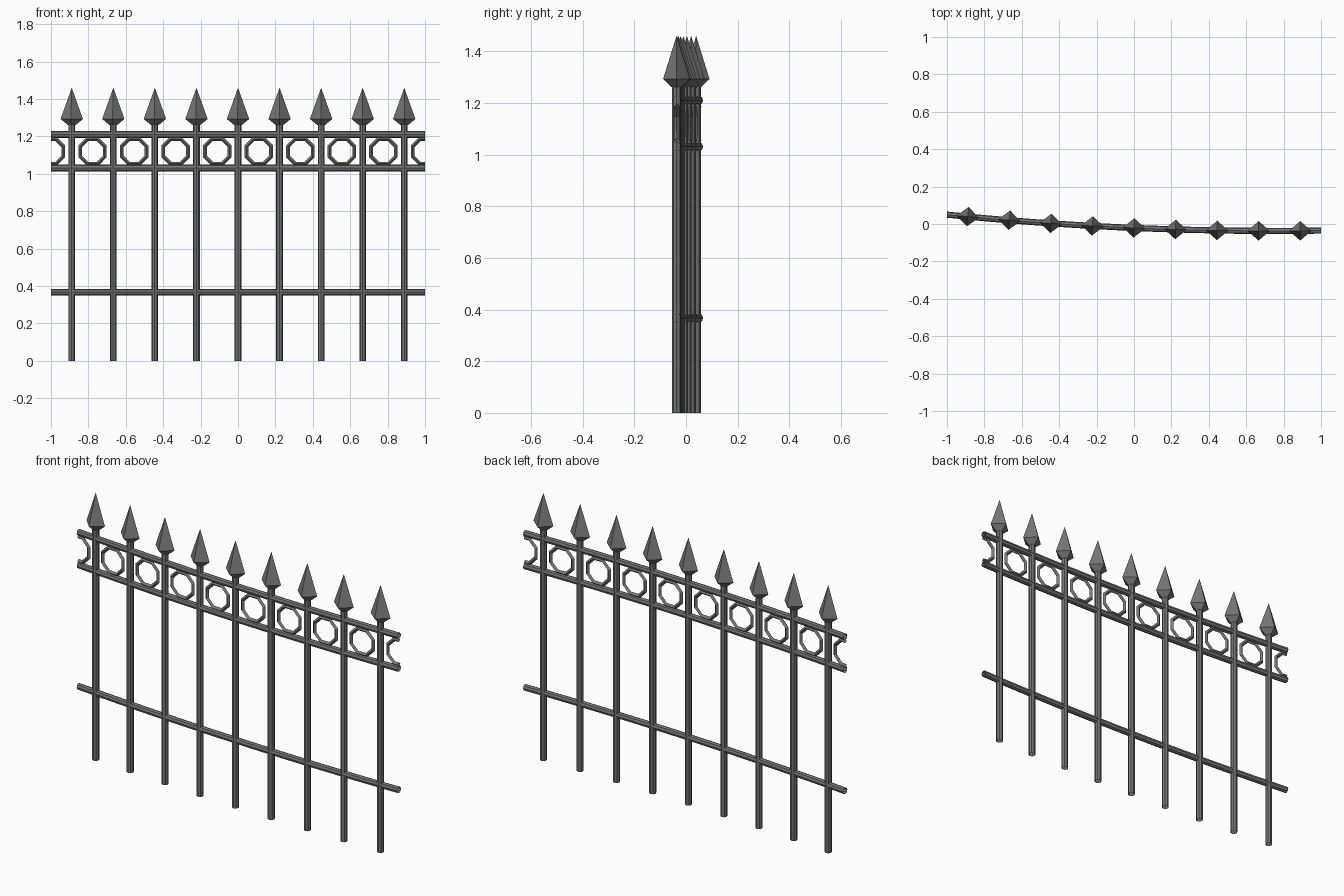
import bpy, bmesh, math
from mathutils import Matrix, Vector

cube = bpy.data.objects.get("Cube")
if cube:
    bpy.data.objects.remove(cube, do_unlink=True)

iron = bpy.data.materials.new("grey_iron")
iron.use_nodes = True
colour = (0.18, 0.18, 0.18, 1)
iron.diffuse_color = colour
iron.node_tree.nodes["Principled BSDF"].inputs["Base Color"].default_value = colour

POSTS = 9
PITCH = 0.2222


def bend(x):
    """Sideways sweep of the fence line."""
    return -0.037 + 0.0284 * (x - 0.75) ** 2


def place(x, z=0):
    """Frame on the fence line, turned along it."""
    angle = math.atan(0.0568 * (x - 0.75))
    return Matrix.Translation((x, bend(x), z)) @ Matrix.Rotation(angle, 4, 'Z')


def skin(name, loops, closed=False):
    """Bridge equal rings of points into an open-ended tube."""
    bm = bmesh.new()
    rings = [[bm.verts.new(p) for p in loop] for loop in loops]
    pairs = list(zip(rings, rings[1:]))
    if closed:
        pairs.append((rings[-1], rings[0]))
    for a, b in pairs:
        for i in range(len(a)):
            j = (i + 1) % len(a)
            bm.faces.new((a[i], a[j], b[j], b[i]))
    bmesh.ops.remove_doubles(bm, verts=bm.verts, dist=0.0001)
    bmesh.ops.recalc_face_normals(bm, faces=bm.faces)
    mesh = bpy.data.meshes.new(name)
    bm.to_mesh(mesh)
    bm.free()
    mesh.materials.append(iron)
    obj = bpy.data.objects.new(name, mesh)
    bpy.context.collection.objects.link(obj)
    return obj


def circle(sides, rx, ry):
    steps = [2 * math.pi * i / sides for i in range(sides)]
    return [(rx * math.cos(a), ry * math.sin(a)) for a in steps]


# Posts with spear heads
for n in range(POSTS):
    x = (n - (POSTS - 1) / 2) * PITCH
    post = skin("post", [[(u, v, z) for u, v in circle(8, 0.018, 0.018)]
                         for z in (0, 1.265)])
    profile = [(0.33, 1.26), (1, 1.293), (0, 1.46)]
    head = skin("spear_head", [[(u, v, z) for u, v in circle(4, 0.06 * s, 0.052 * s)]
                               for s, z in profile])
    post.matrix_world = place(x)
    head.matrix_world = place(x)

# Horizontal rails following the bend
for name, z in (("bottom_rail", 0.367), ("middle_rail", 1.031), ("top_rail", 1.21)):
    stations = [i / 9 for i in range(-9, 10)]
    skin(name, [[(x, bend(x) + u, z + v) for u, v in circle(8, 0.0165, 0.0175)]
                for x in stations])

# Octagonal rings between the rails, halved at both ends
for n in range(POSTS + 1):
    x = (n - POSTS / 2) * PITCH
    half = n in (0, POSTS)
    if half:
        side = 1 if n == 0 else -1
        angles = [-90] + [-67.5 + 45 * i for i in range(4)] + [90]
    else:
        side = 1
        angles = [22.5 + 45 * i for i in range(8)]
    loops = []
    for deg in angles:
        a = math.radians(deg)
        # The cut ends lie on the flat sides of the octagon
        reach = math.cos(math.pi / 8) if half and abs(deg) == 90 else 1
        loops.append([(side * (0.0715 + u) * reach * math.cos(a), v,
                       (0.0715 + u) * reach * math.sin(a))
                      for u, v in circle(4, 0.011, 0.011)])
    ring = skin("half_ring" if half else "ring", loops, closed=not half)
    ring.matrix_world = place(x, 1.12)
